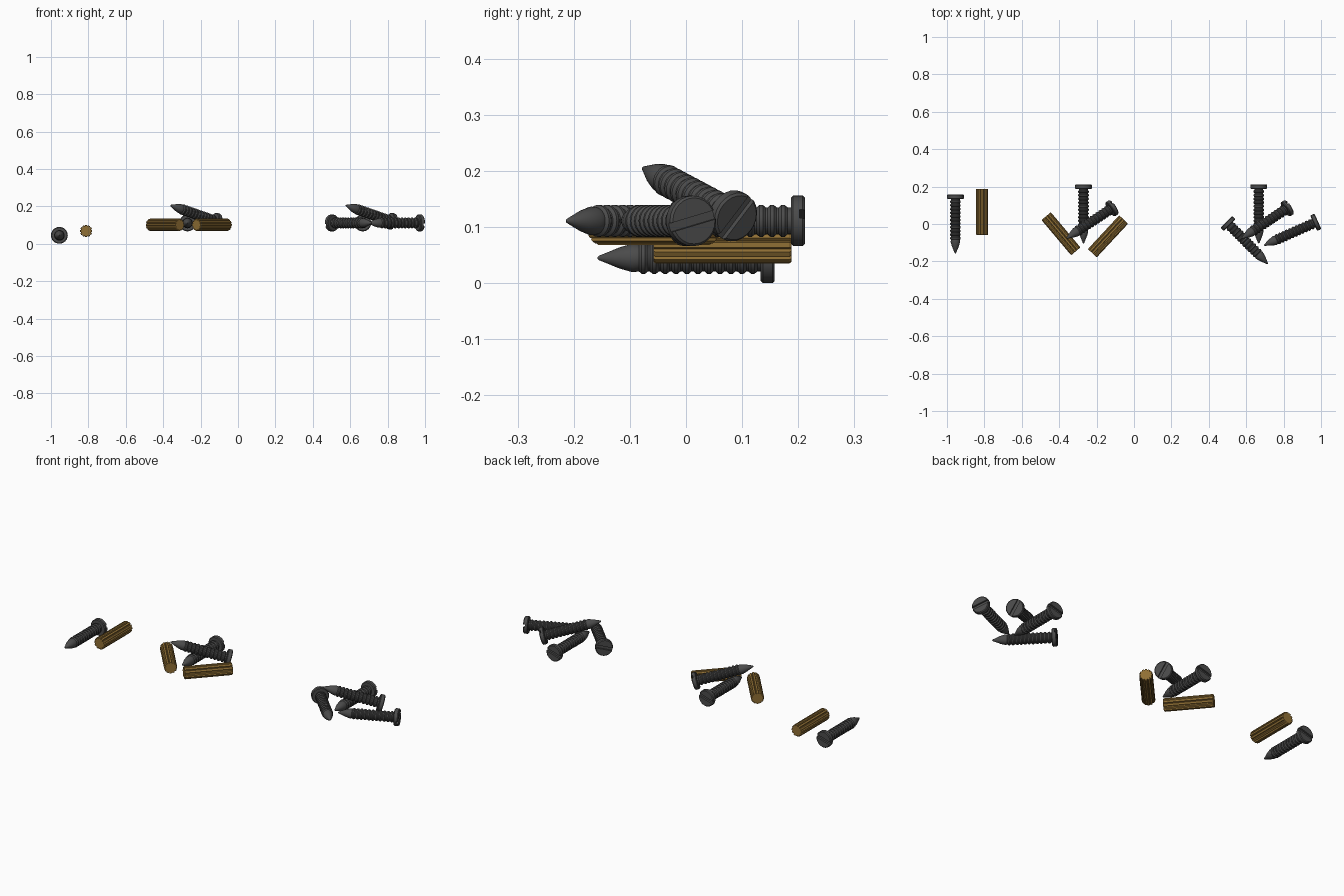
import bpy, bmesh, math
from mathutils import Vector, Matrix

if "Cube" in bpy.data.objects:
    bpy.data.objects.remove(bpy.data.objects["Cube"])

L, R = 0.316, 0.045        # screw length, head radius
DL, DR = 0.246, 0.033      # dowel length, radius


def material(name, col):
    m = bpy.data.materials.new(name)
    m.diffuse_color = (*col, 1)
    m.use_nodes = True
    m.node_tree.nodes["Principled BSDF"].inputs["Base Color"].default_value = m.diffuse_color
    return m


steel = material("dark_steel", (0.07, 0.07, 0.07))
wood = material("golden_wood", (0.28, 0.16, 0.035))


def stack(name, rings, mat):
    """Bridge a list of equal-sized point rings along z and cap both ends."""
    bm = bmesh.new()
    vs = [[bm.verts.new(p) for p in ring] for ring in rings]
    n = len(vs[0])
    for a, b in zip(vs, vs[1:]):
        for i in range(n):
            j = (i + 1) % n
            bm.faces.new((a[i], a[j], b[j], b[i]))
    bm.faces.new(vs[0][::-1])
    bm.faces.new(vs[-1])
    bmesh.ops.recalc_face_normals(bm, faces=bm.faces)
    me = bpy.data.meshes.new(name)
    bm.to_mesh(me)
    bm.free()
    me.materials.append(mat)
    return me


def circle(r, z, n=24):
    return [(r * math.cos(2 * math.pi * i / n), r * math.sin(2 * math.pi * i / n), z)
            for i in range(n)]


def screw_mesh():
    # head, threaded shank and pointed tip as one turned profile
    prof = [(R - 0.004, 0), (R, 0.004), (R, 0.021), (R - 0.004, 0.025), (0.024, 0.025)]
    pitch, z = 0.0195, 0.031
    for k in range(11):
        prof += [(0.024, z), (0.0285, z + 0.005), (0.0285, z + 0.011), (0.024, z + 0.016)]
        z += pitch
    prof += [(0.0255, L - 0.063), (0.019, L - 0.04), (0.004, L - 0.003), (0.001, L)]
    ob = bpy.data.objects.new("screw_blank", stack("screw", [circle(*p) for p in prof], steel))
    bpy.context.collection.objects.link(ob)
    # slot cut across the head
    bpy.ops.mesh.primitive_cube_add(size=1)
    cut = bpy.context.object
    cut.scale = (0.12, 0.016, 0.02)
    cut.hide_render = True
    mod = ob.modifiers.new("slot", 'BOOLEAN')
    mod.operation, mod.object, mod.solver = 'DIFFERENCE', cut, 'EXACT'
    dg = bpy.context.evaluated_depsgraph_get()
    me = bpy.data.meshes.new_from_object(ob.evaluated_get(dg))
    for o in (ob, cut):
        bpy.data.objects.remove(o)
    return me


def dowel_mesh(flutes=12):
    # fluted cross-section with slightly chamfered ends
    def ring(s, z):
        pts = []
        for i in range(flutes):
            for off, r in ((-0.28, DR), (0.28, DR), (0.5, DR - 0.006)):
                a = 2 * math.pi * (i + off) / flutes
                pts.append((r * s * math.cos(a), r * s * math.sin(a), z))
        return pts
    return stack("dowel", [ring(0.93, 0), ring(1, 0.004), ring(1, DL - 0.004), ring(0.93, DL)], wood)


def place(name, mesh, length, start, end, side=(0, 0, 1)):
    """Lay a part from start towards end, centred on the segment."""
    a, b = Vector(start), Vector(end)
    d = (b - a).normalized()
    x = Vector(side)
    x = (x - d * x.dot(d)).normalized()
    y = d.cross(x)
    o = (a + b) / 2 - d * length / 2
    ob = bpy.data.objects.new(name, mesh)
    bpy.context.collection.objects.link(ob)
    ob.matrix_world = Matrix.Translation(o) @ Matrix((x, y, d)).transposed().to_4x4()
    return ob


screw, dowel = screw_mesh(), dowel_mesh()
obs = []

# single screw and dowel on the left
obs.append(place("single_screw", screw, L, (-0.955, 0.158, 0.045), (-0.955, -0.158, 0.045), (1, 0, 0.3)))
place("single_dowel", dowel, DL, (-0.812, 0.188, 0.068), (-0.812, -0.058, 0.068))

# crossed screw pair, shared by the middle and right groups
for group, cx in (("middle", -0.27), ("right", 0.667)):
    obs.append(place(group + "_flat_screw", screw, L,
                     (cx, 0.212, 0.111), (cx, -0.104, 0.111), (1, 0, 0.3)))
    obs.append(place(group + "_leaning_screw", screw, L,
                     (cx + 0.161, 0.09, 0.117), (cx - 0.09, -0.076, 0.205), (0, 1, 1.1)))

# dowels beside the middle pair
place("middle_dowel_left", dowel, DL, (-0.468, 0.04, 0.101), (-0.313, -0.144, 0.101))
place("middle_dowel_right", dowel, DL, (-0.059, 0.02, 0.101), (-0.219, -0.152, 0.101))

# screws beside the right pair
obs.append(place("right_screw_left", screw, L, (0.494, 0.011, 0.111), (0.715, -0.213, 0.111), (1, 1, 0.4)))
obs.append(place("right_screw_right", screw, L, (0.983, 0.014, 0.111), (0.695, -0.114, 0.111), (0, 1, 0.25)))

# soft shading on the turned parts, crisp edges kept
bpy.ops.object.select_all(action='DESELECT')
obs[0].select_set(True)
bpy.context.view_layer.objects.active = obs[0]
bpy.ops.object.shade_smooth_by_angle(angle=math.radians(30))
